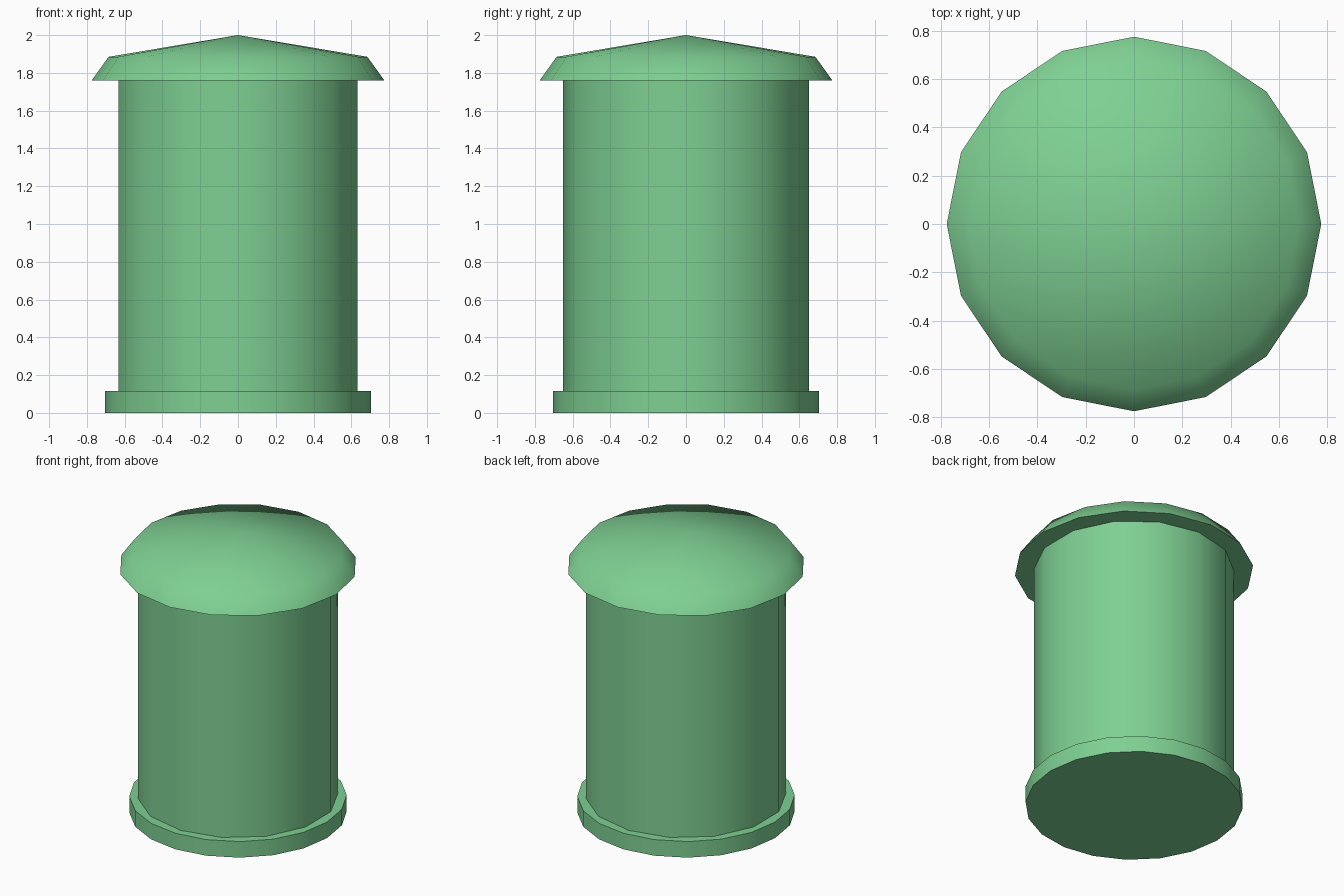
import bpy, bmesh, math

cube = bpy.data.objects.get("Cube")
if cube:
    bpy.data.objects.remove(cube, do_unlink=True)

green = bpy.data.materials.new("soft_green")
green.use_nodes = True
colour = (0.21, 0.63, 0.29, 1)
green.diffuse_color = colour
green.node_tree.nodes["Principled BSDF"].inputs["Base Color"].default_value = colour


def lathe(name, profile, sides, start=0.0, sharp=60):
    """Turn a (radius, z) profile into a closed solid with flat or pointed ends."""
    bm = bmesh.new()
    rings = []
    for r, z in profile:
        if r == 0:
            rings.append([bm.verts.new((0, 0, z))] * sides)
            continue
        angles = [start + math.tau * i / sides for i in range(sides)]
        rings.append([bm.verts.new((r * math.cos(a), r * math.sin(a), z)) for a in angles])
    for low, high in zip(rings, rings[1:]):
        for i in range(sides):
            j = (i + 1) % sides
            corners = [low[i], low[j], high[j], high[i]]
            bm.faces.new(list(dict.fromkeys(corners)))
    for ring in (rings[0], rings[-1]):
        if ring[0] is not ring[1]:
            bm.faces.new(ring)
    bmesh.ops.recalc_face_normals(bm, faces=bm.faces)
    mesh = bpy.data.meshes.new(name)
    bm.to_mesh(mesh)
    bm.free()
    mesh.materials.append(green)
    obj = bpy.data.objects.new(name, mesh)
    bpy.context.collection.objects.link(obj)
    bpy.ops.object.select_all(action="DESELECT")
    obj.select_set(True)
    bpy.context.view_layer.objects.active = obj
    bpy.ops.object.shade_smooth_by_angle(angle=math.radians(sharp))
    return obj


# Wide foot ring
lathe("base", [(0.705, 0), (0.705, 0.115)], 20)
# Tall drum, with corners on the front and back
lathe("body", [(0.65, 0.1), (0.65, 1.77)], 14, start=math.pi / 2)
# Overhanging cap with a sloped rim and shallow peak
lathe("roof", [(0.775, 1.76), (0.685, 1.885), (0, 2.0)], 16)
